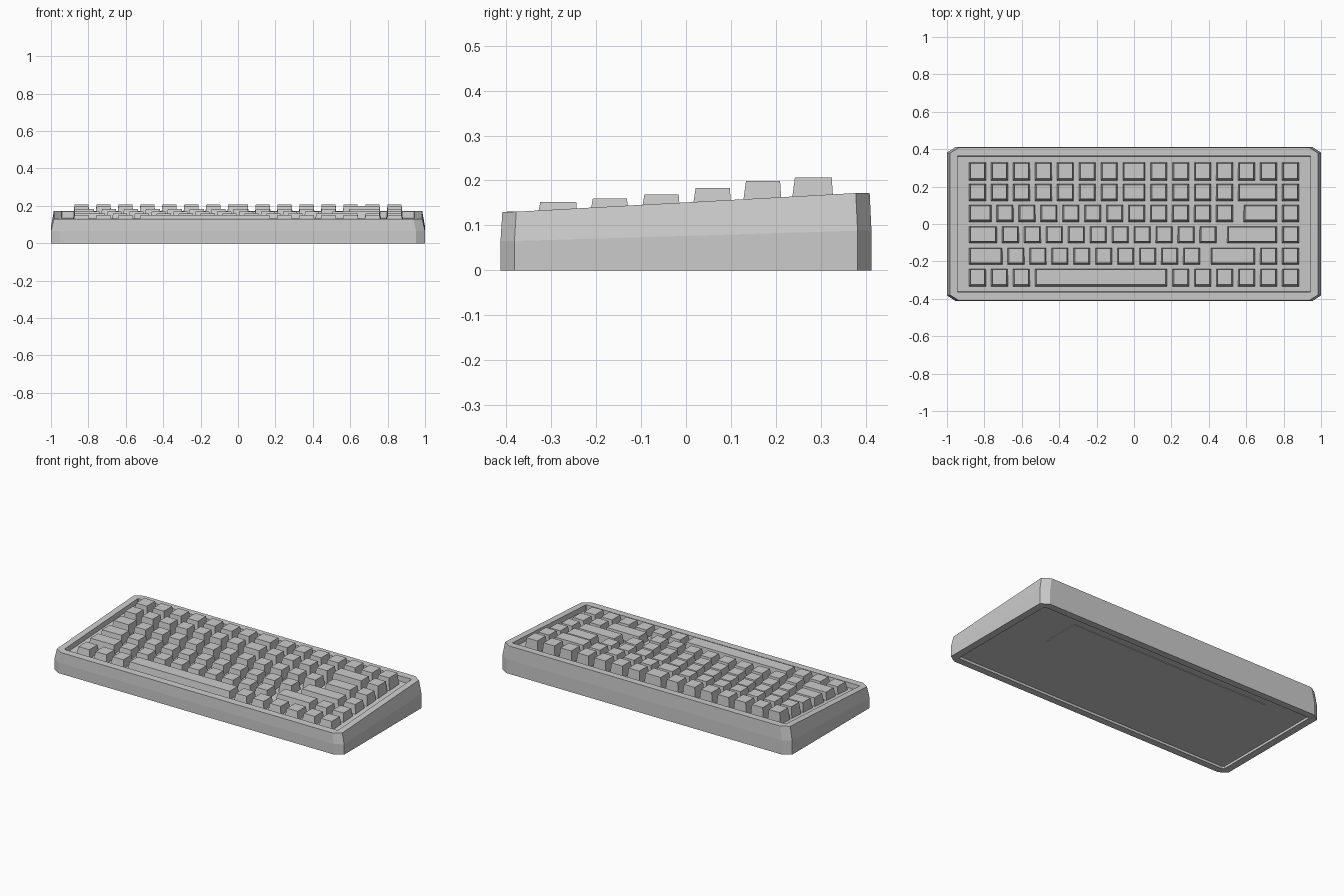
import bpy, bmesh

if "Cube" in bpy.data.objects:
    bpy.data.objects.remove(bpy.data.objects["Cube"])

def make_object(name, bm):
    bmesh.ops.recalc_face_normals(bm, faces=bm.faces)
    mesh = bpy.data.meshes.new(name)
    bm.to_mesh(mesh)
    bm.free()
    obj = bpy.data.objects.new(name, mesh)
    bpy.context.collection.objects.link(obj)
    return obj

def slope(y, front, back):
    t = min(1, max(0, (y + 0.384) / 0.765))
    return front + (back - front) * t

def rim_z(y):
    return slope(y, 0.13, 0.172)

def ring(bm, hx, hy, cx, cy, zfun):
    """Eight-sided rectangle with cut corners, height given by zfun(y)."""
    pts = [(hx, -hy + cy), (hx, hy - cy), (hx - cx, hy), (-hx + cx, hy),
           (-hx, hy - cy), (-hx, -hy + cy), (-hx + cx, -hy), (hx - cx, -hy)]
    return [bm.verts.new((x, y, zfun(y))) for x, y in pts]

# Case: bottom recess, outer walls, rim and sunken key plate as one loft
PLATE_DROP = 0.032
bm = bmesh.new()
rings = [
    ring(bm, 0.955, 0.37, 0.01, 0.01, lambda y: 0.015),
    ring(bm, 0.955, 0.37, 0.01, 0.01, lambda y: 0.0),
    ring(bm, 1.0, 0.413, 0.048, 0.031, lambda y: 0.0),
    ring(bm, 1.0, 0.413, 0.048, 0.031, lambda y: slope(y, 0.065, 0.088)),
    ring(bm, 0.985, 0.409, 0.048, 0.031, rim_z),
    ring(bm, 0.945, 0.364, 0.004, 0.004, rim_z),
    ring(bm, 0.945, 0.362, 0.004, 0.004, lambda y: rim_z(y) - PLATE_DROP),
]
for a, b in zip(rings, rings[1:]):
    for i in range(8):
        j = (i + 1) % 8
        bm.faces.new((a[i], a[j], b[j], b[i]))
bm.faces.new(rings[0])
bm.faces.new(rings[-1])
make_object("case", bm)

# Low raised strip under the rear of the case
def add_block(bm, base, top):
    """Box between two rectangles given as (x0, x1, y0, y1, z)."""
    loops = []
    for x0, x1, y0, y1, z in (base, top):
        loops.append([bm.verts.new((x, y, z)) for x, y in
                      ((x0, y0), (x1, y0), (x1, y1), (x0, y1))])
    lo, hi = loops
    bm.faces.new(lo)
    bm.faces.new(hi)
    for i in range(4):
        j = (i + 1) % 4
        bm.faces.new((lo[i], lo[j], hi[j], hi[i]))

bm = bmesh.new()
add_block(bm, (-0.69, 0.69, 0.07, 0.31, 0.011), (-0.69, 0.69, 0.07, 0.31, 0.018))
make_object("underside_strip", bm)

# Keys: each row has a run from the left edge and a run from the right edge
U, GAP, EDGE = 0.1174, 0.027, 0.882
rows = [
    # name, centre y, depth, top z, left widths, right widths
    ("function_keys", 0.281, 0.097, 0.207, [1] * 8, [1] * 8),
    ("number_keys", 0.169, 0.091, 0.199, [1] * 8, [1] * 5 + [2, 1]),
    ("upper_letter_keys", 0.057, 0.091, 0.183, [1.25] + [1] * 11, [1.75, 1]),
    ("middle_letter_keys", -0.057, 0.091, 0.169, [1.5] + [1] * 10, [2.5, 1]),
    ("lower_letter_keys", -0.172, 0.091, 0.160, [1.75] + [1] * 9, [2.25, 1, 1]),
    ("bottom_keys", -0.287, 0.095, 0.152, [1, 1, 1, 6.25], [1] * 6),
]

def add_run(bm, x, widths, cy, depth, top):
    y0, y1 = cy - depth / 2, cy + depth / 2
    base = rim_z(y0) - PLATE_DROP - 0.002
    for w in widths:
        x1 = x + w * U - GAP
        add_block(bm, (x, x1, y0, y1, base),
                  (x + 0.008, x1 - 0.008, y0 + 0.010, y1 - 0.005, top))
        x += w * U

for name, cy, depth, top, left, right in rows:
    bm = bmesh.new()
    add_run(bm, -EDGE, left, cy, depth, top)
    add_run(bm, EDGE + GAP - sum(right) * U, right, cy, depth, top)
    make_object(name, bm)
